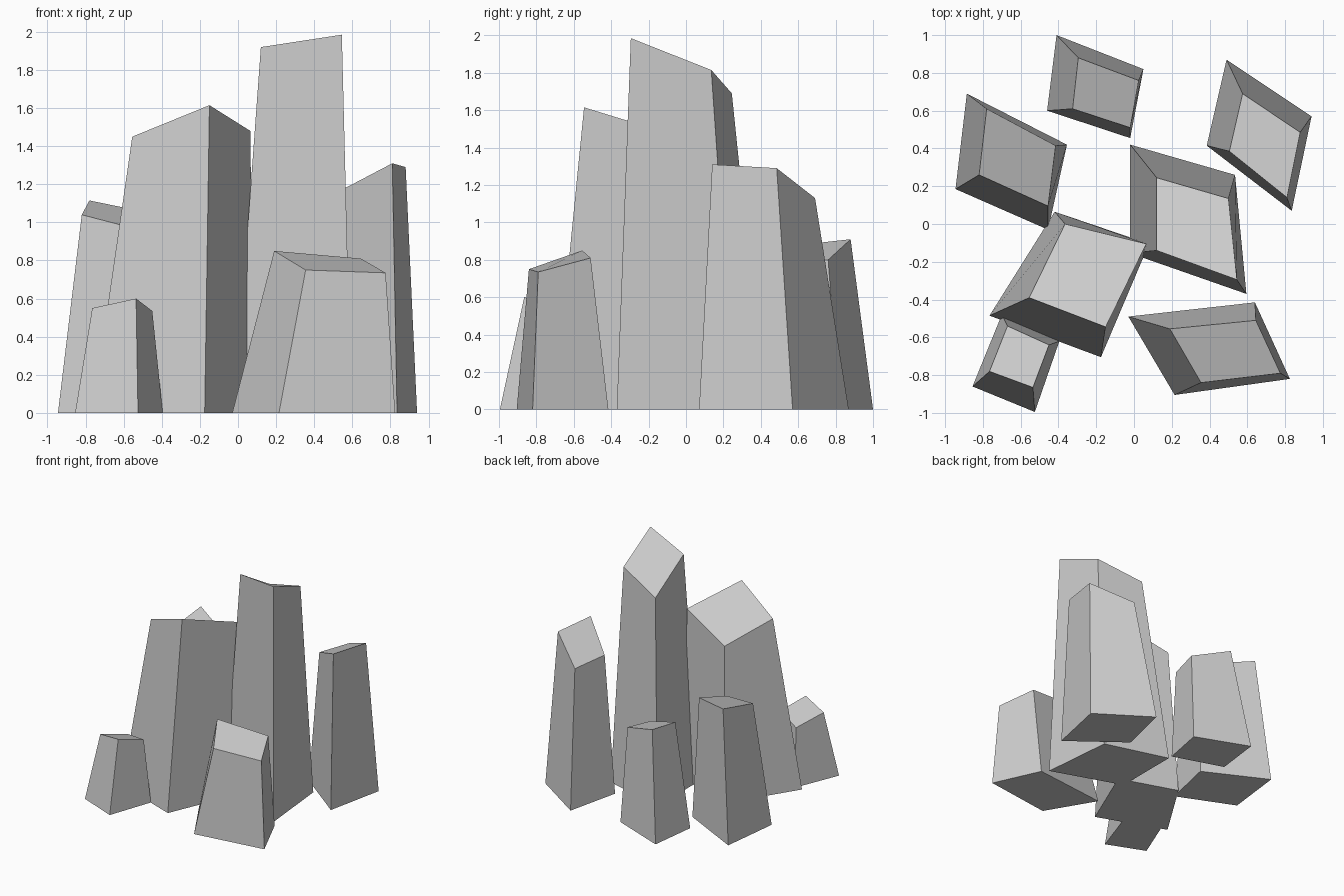
import bpy, bmesh


def crystal(name, base, top):
    """Tapered four-sided shard: base corners (x, y), slanted cap corners (x, y, z)."""
    bm = bmesh.new()
    low = [bm.verts.new((x, y, 0)) for x, y in base]
    high = [bm.verts.new(p) for p in top]
    bm.faces.new(low)
    bm.faces.new(high)
    for i in range(4):
        j = (i + 1) % 4
        bm.faces.new((low[i], low[j], high[j], high[i]))
    bmesh.ops.recalc_face_normals(bm, faces=bm.faces)
    mesh = bpy.data.meshes.new(name)
    bm.to_mesh(mesh)
    bm.free()
    obj = bpy.data.objects.new(name, mesh)
    bpy.context.collection.objects.link(obj)


# Corners run back-left, back-right, front-right, front-left
# Two large central shards
crystal("tallest_crystal",
        [(-0.02, 0.42), (0.535, 0.26), (0.595, -0.37), (-0.02, -0.155)],
        [(0.12, 0.245, 1.69), (0.5, 0.135, 1.815), (0.545, -0.295, 1.985), (0.12, -0.14, 1.92)])
crystal("broad_crystal",
        [(-0.42, 0.065), (0.08, -0.105), (-0.175, -0.705), (-0.765, -0.485)],
        [(-0.365, 0.0, 1.31), (0.065, -0.105, 1.48), (-0.15, -0.545, 1.615), (-0.555, -0.39, 1.45)])

# Outer shards
crystal("back_right_crystal",
        [(0.49, 0.87), (0.94, 0.57), (0.835, 0.07), (0.385, 0.415)],
        [(0.575, 0.69, 1.13), (0.88, 0.485, 1.29), (0.81, 0.14, 1.31), (0.505, 0.385, 1.15)])
crystal("left_crystal",
        [(-0.885, 0.69), (-0.355, 0.42), (-0.455, -0.03), (-0.945, 0.185)],
        [(-0.78, 0.61, 1.115), (-0.415, 0.415, 1.04), (-0.455, 0.095, 0.945), (-0.82, 0.26, 1.04)])
crystal("back_crystal",
        [(-0.41, 1.0), (0.05, 0.82), (-0.02, 0.455), (-0.46, 0.6)],
        [(-0.295, 0.88, 0.91), (0.025, 0.76, 0.8), (-0.02, 0.51, 0.77), (-0.325, 0.61, 0.88)])

# Small front shards
crystal("front_right_crystal",
        [(-0.03, -0.49), (0.64, -0.415), (0.825, -0.82), (0.215, -0.905)],
        [(0.19, -0.555, 0.85), (0.645, -0.51, 0.81), (0.775, -0.79, 0.735), (0.355, -0.84, 0.75)])
crystal("front_left_crystal",
        [(-0.7, -0.48), (-0.395, -0.62), (-0.525, -0.995), (-0.855, -0.86)],
        [(-0.67, -0.54, 0.485), (-0.45, -0.64, 0.535), (-0.535, -0.865, 0.6), (-0.765, -0.78, 0.55)])
